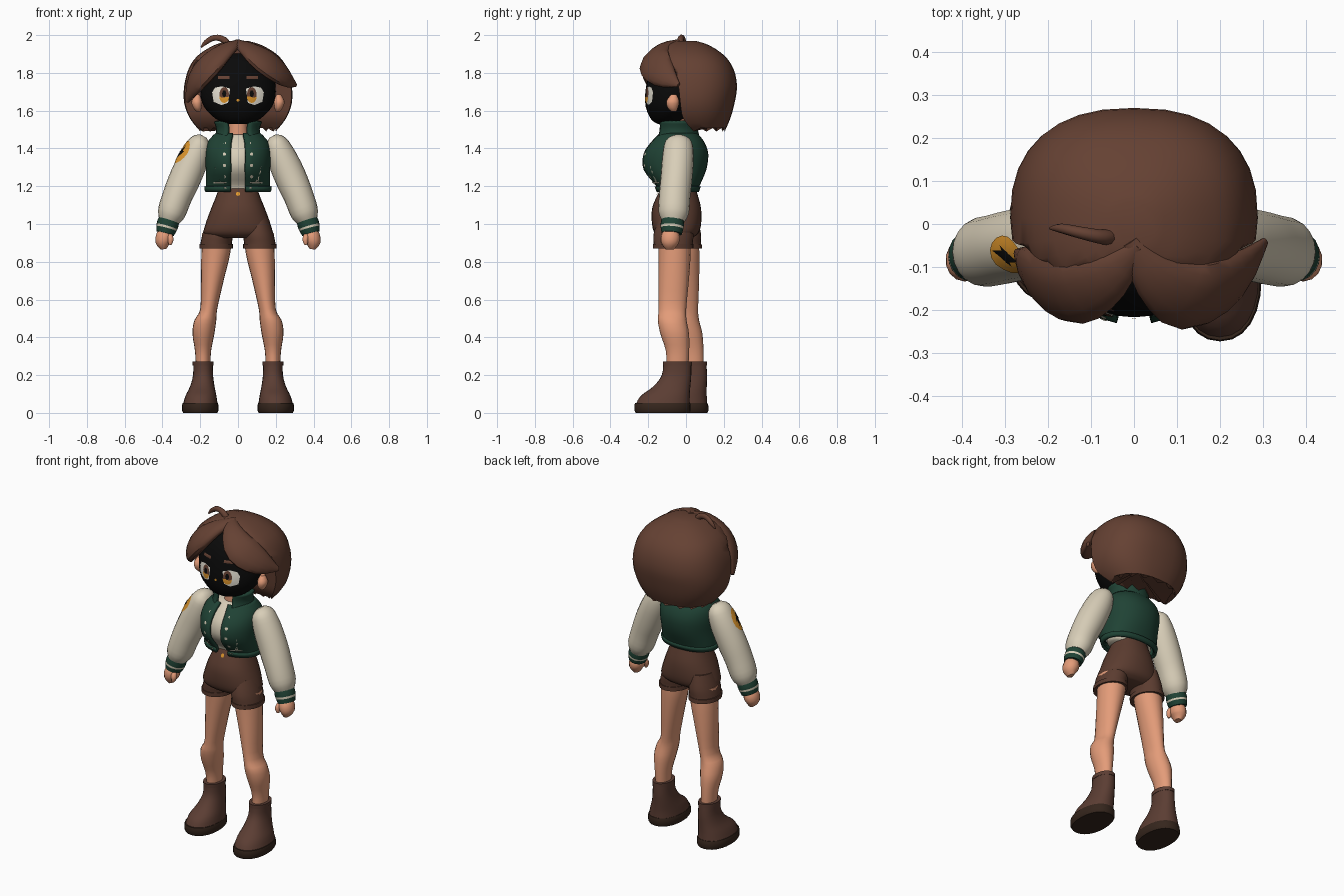
import bpy, bmesh, math
from mathutils import Vector
from mathutils.bvhtree import BVHTree

if "Cube" in bpy.data.objects:
    bpy.data.objects.remove(bpy.data.objects["Cube"])


def material(name, r, g, b):
    m = bpy.data.materials.new(name)
    m.use_nodes = True
    m.diffuse_color = (r, g, b, 1)
    m.node_tree.nodes["Principled BSDF"].inputs["Base Color"].default_value = (r, g, b, 1)
    return m


HAIR = material("hair brown", .13, .053, .033)
SKIN = material("warm skin", .77, .33, .19)
CREAM = material("cream cloth", .69, .62, .48)
GREEN = material("dark green cloth", .014, .055, .035)
BLACK = material("black", .003, .003, .003)
ORANGE = material("amber", .72, .3, .025)
SOLE = material("dark sole", .036, .019, .012)
SHORTS = material("shorts brown", .105, .045, .029)
BOOT = material("boot brown", .105, .047, .033)
WHITE = material("eye white", .8, .76, .66)


def finish(bm, name, mats, angle=45):
    me = bpy.data.meshes.new(name)
    bmesh.ops.recalc_face_normals(bm, faces=bm.faces)
    bm.to_mesh(me)
    bm.free()
    ob = bpy.data.objects.new(name, me)
    bpy.context.collection.objects.link(ob)
    for m in mats:
        me.materials.append(m)
    bpy.ops.object.select_all(action='DESELECT')
    ob.select_set(True)
    bpy.context.view_layer.objects.active = ob
    bpy.ops.object.shade_smooth_by_angle(angle=math.radians(angle))
    return ob


def resample(rows, steps):
    # Catmull-Rom smoothing of the section list
    out = []
    last = len(rows) - 1
    for i in range(last):
        four = [rows[max(0, min(last, i + k))] for k in (-1, 0, 1, 2)]
        for s in range(steps):
            t = s / steps
            out.append([b + .5 * t * (c - a + t * (2*a - 5*b + 4*c - d + t * (3*(b - c) + d - a)))
                        for a, b, c, d in zip(*four)])
    return out + [list(rows[-1])]


def loft(name, mats, rows, seg=20, p=2, gap=0, steps=3, frame=None, bands=None, jag=0, wall=0):
    """Skin rows of (x, y, z, half width, half depth[, front limit])."""
    rows = resample(rows, steps)
    bm = bmesh.new()
    rings = []
    count = seg + 1 if gap else seg
    power = lambda v: math.copysign(abs(v) ** (2 / p), v)
    for i, row in enumerate(rows):
        c = Vector(row[:3])
        U, V = Vector((1, 0, 0)), Vector((0, 1, 0))
        if frame:
            T = (Vector(rows[min(i + 1, len(rows) - 1)][:3]) - Vector(rows[max(i - 1, 0)][:3])).normalized()
            V = frame(c)
            V = (V - T * V.dot(T)).normalized()
            U = V.cross(T)
        ring = []
        for k in range(count):
            t = gap + (2 * math.pi - 2 * gap) * k / seg
            v = c + U * row[3] * power(math.sin(t)) - V * row[4] * power(math.cos(t))
            if len(row) > 5:
                v.y = max(v.y, row[5])
            if i == len(rows) - 1 and k % 2:
                v.z += jag
            ring.append(bm.verts.new(v))
        rings.append(ring)
    for i in range(len(rings) - 1):
        for k in range(seg):
            n = (k + 1) % count
            f = bm.faces.new((rings[i][k], rings[i][n], rings[i + 1][n], rings[i + 1][k]))
            f.material_index = bands[i] if bands else 0
    if not gap:
        for ring, index in ((rings[0], 0), (rings[-1], bands[-1] if bands else 0)):
            bm.faces.new(ring).material_index = index
    ob = finish(bm, name, mats)
    if wall:
        mod = ob.modifiers.new("wall", 'SOLIDIFY')
        mod.thickness, mod.offset = wall, 0
    return ob


def decal(name, mat, target, center, normal, pts, lift=.004):
    """Thin plate draped over the target along the normal."""
    n = Vector(normal).normalized()
    v = (Vector((0, 0, 1)) - n * n.z).normalized()
    u = v.cross(n)
    me = target.data
    tree = BVHTree.FromPolygons([w.co for w in me.vertices], [q.vertices[:] for q in me.polygons])
    bm = bmesh.new()

    def drop(a, b):
        at = Vector(center) + u * a + v * b
        hit = tree.ray_cast(at + n * .3, -n)[0]
        return bm.verts.new((hit or at) + n * lift)

    mx, my = (sum(q[j] for q in pts) / len(pts) for j in (0, 1))
    mid = drop(mx, my)
    rings = [[drop(mx + (a - mx) * f, my + (b - my) * f) for a, b in pts] for f in (.35, .7, 1)]
    for k in range(len(pts)):
        j = (k + 1) % len(pts)
        bm.faces.new((mid, rings[0][k], rings[0][j]))
        for r, s in zip(rings, rings[1:]):
            bm.faces.new((r[k], s[k], s[j], r[j]))
    return finish(bm, name, [mat])


def oval(rx, ry, n=12, a0=0, a1=2 * math.pi):
    return [(rx * math.cos(a0 + (a1 - a0) * k / n), ry * math.sin(a0 + (a1 - a0) * k / n)) for k in range(n)]


def box(w, h, slant=0):
    return [(-w - slant, -h), (w - slant, -h), (w + slant, h), (-w + slant, h)]


FRONT = (0, -1, 0)

# Head and neck
head = loft("head", [BLACK], [(0, -.11, 1.53, .05, .04), (0, -.10, 1.555, .115, .085), (0, -.075, 1.62, .18, .138),
            (0, -.06, 1.70, .2, .155), (0, -.05, 1.80, .185, .145), (0, -.05, 1.87, .14, .105),
            (0, -.05, 1.91, .05, .04)], seg=28)
loft("neck", [SKIN], [(0, -.045, 1.42, .055, .05), (0, -.05, 1.56, .045, .045)])

# Face details and ears
for s, side in ((1, "left"), (-1, "right")):
    eye = [(-.045, .04), (0, .052), (.035, .045), (.05, .02), (.042, -.03), (.0, -.048), (-.035, -.035)]
    decal(side + "_eye_white", WHITE, head, (s * .087, 0, 1.677), FRONT, [(s * a, b) for a, b in eye], .003)
    decal(side + "_iris", HAIR, head, (s * .073, 0, 1.685), FRONT, oval(.026, .04), .005)
    decal(side + "_iris_glow", ORANGE, head, (s * .073, 0, 1.675), FRONT, oval(.026, .034, 9, math.pi, 2 * math.pi + .3), .006)
    decal(side + "_pupil", BLACK, head, (s * .073, 0, 1.69), FRONT, oval(.011, .018), .007)
    decal(side + "_brow", HAIR, head, (s * .075, 0, 1.775), FRONT, box(.03, .008), .005)
    loft(side + "_ear", [SKIN], [(s * .21, -.065, 1.595, .01, .012), (s * .215, -.07, 1.615, .022, .027),
         (s * .218, -.07, 1.65, .028, .034), (s * .215, -.065, 1.685, .012, .015)], seg=12)
decal("mouth", ORANGE, head, (0, 0, 1.655), FRONT, oval(.008, .008, 8))

# Hair: back volume, two swept curtains and a loose strand
loft("back_hair", [HAIR], [(0, .0, 1.97, .05, .05, -.06), (0, .0, 1.945, .13, .125, -.10), (0, .01, 1.89, .215, .195, -.10),
     (0, .015, 1.82, .262, .237, -.06), (0, .015, 1.73, .285, .255, -.04), (0, .015, 1.64, .285, .242, -.03),
     (0, .02, 1.56, .255, .215, -.015), (0, .03, 1.49, .2, .175, .04)], seg=32, p=2.4, jag=.035)
outward = lambda c: Vector((0, 0, 1.68)) - c
loft("left_curtain_hair", [HAIR], [(-.01, -.04, 1.962, .02, .015), (.05, -.12, 1.93, .06, .03), (.14, -.165, 1.86, .095, .042),
     (.235, -.12, 1.79, .075, .035), (.305, -.04, 1.735, .012, .008)], seg=14, frame=outward)
loft("right_curtain_hair", [HAIR], [(.01, -.05, 1.962, .02, .015), (-.06, -.12, 1.925, .06, .03), (-.15, -.155, 1.84, .09, .042),
     (-.225, -.12, 1.75, .08, .037), (-.27, -.07, 1.65, .015, .01)], seg=14, frame=outward)
loft("loose_strand", [HAIR], [(-.045, -.03, 1.93, .022, .02), (-.075, -.03, 1.975, .018, .017), (-.125, -.02, 1.986, .016, .014),
     (-.17, -.01, 1.962, .013, .011), (-.195, -.01, 1.935, .004, .003)], seg=10, frame=lambda c: Vector((0, 1, 0)))

# Shirt and open jacket
torso = [(0, -.045, 1.18, .163, .10), (0, -.045, 1.21, .163, .112), (0, -.06, 1.29, .163, .16), (0, -.055, 1.37, .167, .165),
         (0, -.045, 1.43, .155, .135), (0, -.04, 1.475, .115, .095)]
loft("shirt", [CREAM], [(0, -.035, 1.165, .09, .08)] + [(x, y, z, a - .022, b - .016) for x, y, z, a, b in torso], seg=28)
jacket = loft("jacket", [GREEN], torso, seg=28, p=2.2, gap=.2, wall=.016)
loft("jacket_hem", [GREEN], [(0, -.045, 1.172, .168, .105), (0, -.045, 1.20, .172, .116)], seg=28, p=2.2, gap=.2, steps=1, wall=.016)
loft("jacket_collar", [GREEN], [(0, -.045, 1.455, .115, .108), (0, -.045, 1.50, .105, .098), (0, -.045, 1.545, .118, .098)],
     seg=24, gap=.5, wall=.02)
for s, side in ((1, "left"), (-1, "right")):
    decal(side + "_pocket_trim", CREAM, jacket, (s * .115, 0, 1.265), FRONT, box(.008, .042, s * .015), .011)
    for row, z in enumerate((1.192, 1.218)):
        decal(f"{side}_hem_stripe_{row}", CREAM, jacket, (s * .095, 0, z), FRONT, box(.035, .004), .019)
    for row in range(4):
        decal(f"{side}_snap_{row}", CREAM, jacket, (s * .072, 0, 1.25 + .06 * row), FRONT, oval(.009, .009, 8), .011)

# Arms: sleeve, striped cuff, hand
along = lambda c: Vector((0, 1, 0))
sleeves = {}
for s, side in ((1, "left"), (-1, "right")):
    arm = lambda rows: [(s * r[0],) + r[1:] for r in rows]
    sleeves[side] = loft(side + "_sleeve", [CREAM], arm([(.183, -.04, 1.465, .02, .03), (.198, -.04, 1.435, .058, .07),
        (.228, -.042, 1.36, .078, .083), (.277, -.05, 1.25, .084, .084), (.32, -.06, 1.15, .079, .083),
        (.352, -.065, 1.06, .074, .08), (.368, -.068, 1.015, .054, .06)]), seg=20, frame=along)
    loft(side + "_cuff", [GREEN, CREAM], arm([(.362, -.07, 1.03, .054, .058), (.372, -.072, 1.0, .058, .062),
        (.376, -.073, .987, .057, .061), (.379, -.074, .976, .055, .06), (.386, -.076, .95, .048, .054)]),
        frame=along, steps=1, bands=[0, 0, 1, 0])
    loft(side + "_hand", [SKIN], arm([(.384, -.077, .965, .035, .038), (.391, -.082, .935, .044, .05),
        (.397, -.085, .9, .04, .046), (.393, -.085, .867, .016, .024)]), seg=14, frame=along)
    loft(side + "_thumb", [SKIN], arm([(.367, -.10, .95, .013, .014), (.357, -.118, .92, .017, .018),
        (.36, -.122, .89, .008, .008)]), seg=10, frame=along)

# Badge on the right sleeve
badge_at, badge_dir = (-.285, -.07, 1.375), (-.85, -.3, .45)
badge = [(a * .8 + b * .12, b) for a, b in oval(.06, .068, 16)]
decal("sleeve_badge", ORANGE, sleeves["right"], badge_at, badge_dir, badge, .003)
decal("badge_bolt_top", BLACK, sleeves["right"], badge_at, badge_dir, [(-.028, -.006), (.015, -.006), (.022, .045)], .006)
decal("badge_bolt_bottom", BLACK, sleeves["right"], badge_at, badge_dir, [(-.015, .006), (-.022, -.045), (.028, .006)], .006)

# Shorts
shorts = loft("shorts", [SHORTS], [(0, -.04, 1.195, .10, .088), (0, -.045, 1.15, .115, .108), (0, -.05, 1.08, .143, .13),
              (0, -.05, 1.0, .172, .13), (0, -.05, .95, .18, .115), (0, -.05, .925, .13, .08)], seg=28, p=2.2)
decal("shorts_button", ORANGE, shorts, (0, 0, 1.16), FRONT, oval(.011, .011, 10), .005)

# Legs and boots, left leg a little ahead
for s, side in ((1, "left"), (-1, "right")):
    shift = lambda z: 0 if s > 0 else .095 - .058 * z
    leg = lambda rows: [(s * x, y + shift(z), z, a, b) for x, y, z, a, b in rows]
    loft(side + "_shorts_leg", [SHORTS], leg([(.10, -.06, 1.03, .06, .085), (.107, -.066, .95, .08, .105),
         (.115, -.068, .9, .083, .104), (.116, -.068, .872, .085, .104)]), seg=24)
    loft(side + "_shorts_hem", [SHORTS], leg([(.116, -.068, .895, .089, .108), (.116, -.068, .87, .089, .108)]), seg=24, steps=1)
    loft(side + "_leg", [SKIN], leg([(.112, -.062, .95, .078, .085), (.117, -.06, .85, .077, .085), (.136, -.065, .7, .06, .08),
         (.155, -.072, .55, .045, .073), (.173, -.073, .49, .058, .076), (.183, -.06, .42, .058, .076),
         (.185, -.045, .33, .043, .062), (.185, -.045, .25, .038, .058)]))
    loft(side + "_boot", [BOOT], leg([(.185, -.046, .27, .052, .074), (.185, -.05, .2, .053, .078), (.189, -.075, .14, .065, .098),
         (.196, -.11, .09, .082, .13), (.2, -.124, .04, .093, .144)]), seg=24, p=2.2)
    loft(side + "_boot_cuff", [BOOT], leg([(.185, -.046, .272, .056, .077), (.185, -.046, .25, .055, .077)]), seg=24, steps=1)
    loft(side + "_sole", [SOLE], leg([(.2, -.124, .052, .093, .146), (.2, -.124, .04, .097, .149),
         (.2, -.124, .012, .097, .149), (.2, -.124, 0, .09, .142)]), seg=24, p=2.2, steps=1)
